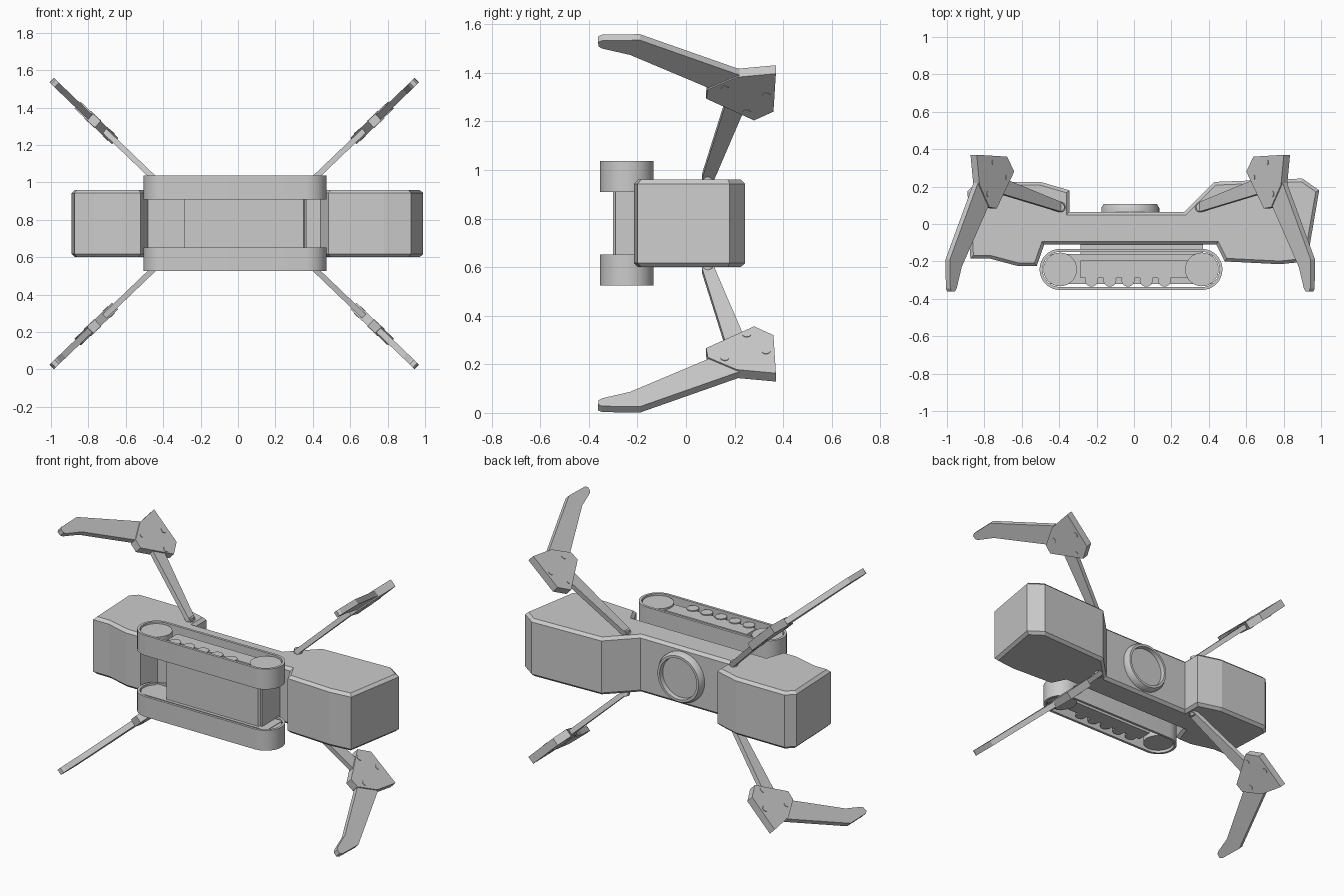
import bpy, bmesh, math
from mathutils import Matrix, Vector

if "Cube" in bpy.data.objects:
    bpy.data.objects.remove(bpy.data.objects["Cube"])

CX, CZ = -0.02, 0.78   # mirror centre of legs / middle height


def finish(name, bm, M=None, smooth=False):
    if M:
        bm.transform(M)
    bmesh.ops.recalc_face_normals(bm, faces=bm.faces[:])
    me = bpy.data.meshes.new(name)
    bm.to_mesh(me)
    bm.free()
    ob = bpy.data.objects.new(name, me)
    bpy.context.collection.objects.link(ob)
    if smooth:
        bpy.ops.object.select_all(action='DESELECT')
        ob.select_set(True)
        bpy.context.view_layer.objects.active = ob
        bpy.ops.object.shade_smooth_by_angle(angle=math.radians(30))
    return ob


def prism(name, pts, a, b, M=None, bevel=0, smooth=False):
    """Extrude a 2D outline from depth a to b, optionally bevelling the cap rims."""
    bm = bmesh.new()
    lo = [bm.verts.new((x, y, a)) for x, y in pts]
    hi = [bm.verts.new((x, y, b)) for x, y in pts]
    caps = [bm.faces.new(lo), bm.faces.new(hi)]
    n = len(pts)
    for i in range(n):
        j = (i + 1) % n
        bm.faces.new((lo[i], lo[j], hi[j], hi[i]))
    bmesh.ops.recalc_face_normals(bm, faces=bm.faces[:])
    if bevel:
        rim = [e for f in caps for e in f.edges]
        bmesh.ops.bevel(bm, geom=rim, offset=bevel, segments=1, affect='EDGES', profile=0.5)
    return finish(name, bm, M, smooth)


def arc(cx, cy, r, a0, a1, n):
    return [(cx + r * math.cos(math.radians(a0 + (a1 - a0) * i / n)),
             cy + r * math.sin(math.radians(a0 + (a1 - a0) * i / n))) for i in range(n + 1)]


def circle(cx, cy, r, n=32):
    return arc(cx, cy, r, 0, 360, n)[:-1]


def capsule(r):
    return arc(0.363, -0.243, r, -90, 90, 16) + arc(-0.395, -0.243, r, 90, 270, 16)


def loops(name, rings, closed, M=None):
    """Skin a list of equal-length 3D rings; closed joins last ring to first, else caps the ends."""
    bm = bmesh.new()
    vs = [[bm.verts.new(p) for p in r] for r in rings]
    n = len(vs[0])
    pairs = list(zip(vs, vs[1:])) + ([(vs[-1], vs[0])] if closed else [])
    for p, q in pairs:
        for i in range(n):
            j = (i + 1) % n
            bm.faces.new((p[i], p[j], q[j], q[i]))
    if not closed:
        bm.faces.new(vs[0])
        bm.faces.new(vs[-1])
    return finish(name, bm, M, True)


# Main hull: one top-view outline, extruded in height
hull = [(-0.89, 0.175), (-0.84, 0.225), (-0.50, 0.225), (-0.345, 0.18), (-0.345, 0.065),
        (0.27, 0.065), (0.43, 0.225), (0.90, 0.243), (0.99, 0.18), (0.925, -0.20),
        (0.78, -0.215), (0.485, -0.20), (0.44, -0.11), (-0.48, -0.11), (-0.52, -0.225),
        (-0.62, -0.225), (-0.77, -0.185), (-0.875, -0.185)]
prism("hull", hull, 0.6, 0.96, bevel=0.017)

# Round hatch ring on the back, with a recessed disc
prof = [(0.155, 0.05), (0.155, 0.085), (0.143, 0.107), (0.128, 0.107), (0.125, 0.08)]
loops("hatch_ring", [[(x, y, z) for x, z in circle(CX, CZ, r, 48)] for r, y in prof], False)

# Carriage between and through the tracks
prism("carriage", [(-0.285, -0.10), (-0.285, -0.30), (0.35, -0.30), (0.37, -0.274), (0.37, -0.10)],
      0.64, 0.92)
prism("carriage_beam", [(-0.285, -0.195), (-0.285, -0.29), (0.37, -0.29), (0.37, -0.195)],
      0.545, 1.015)

# Tracks with wheels
for side, z0, z1 in (("lower", 0.525, 0.652), ("upper", 0.909, 1.036)):
    out, inn = capsule(0.11), capsule(0.094)
    loops(side + "_track", [[(x, y, z) for x, y in c] for c, z in
                            ((out, z0), (out, z1), (inn, z1), (inn, z0))], True)
    prism(side + "_rear_wheel", circle(-0.395, -0.243, 0.09), z0 + 0.015, z1 - 0.01, smooth=True)
    prism(side + "_front_wheel", circle(0.363, -0.243, 0.09), z0 + 0.015, z1 - 0.01, smooth=True)
    for i in range(5):
        prism(f"{side}_road_wheel_{i+1}", circle(-0.227 + 0.0975 * i, -0.3, 0.035, 20),
              z0 + 0.02, z1 - 0.015, smooth=True)
    # track mount to the hull
    prism(side + "_track_web", [(-0.45, -0.16), (0.42, -0.16), (0.42, -0.32), (-0.45, -0.32)],
          *((0.62, 0.645) if side == "lower" else (0.916, 0.941)))

# Legs: flat plates in a diagonal plane (s outward, y, thickness)
thigh = arc(0.0, 0.09, 0.025, 110, 290, 8) + [(0.46, 0.165), (0.45, 0.25)]
knee = [(0.641, 0.37), (0.415, 0.36), (0.363, 0.28), (0.492, 0.083), (0.547, 0.09), (0.62, 0.21)]
shin = [(0.52, 0.14), (0.745, -0.23), (0.783, -0.345), (0.795, -0.36), (0.82, -0.362),
        (0.83, -0.345), (0.833, -0.19), (0.625, 0.22)]
ang = math.radians(43.8)
c, s = math.cos(ang), math.sin(ang)
for sx in (1, -1):
    for sz in (1, -1):
        n = ("right" if sx > 0 else "left") + ("_upper" if sz > 0 else "_lower")
        # columns: outward direction, y, plate normal, pivot
        M = Matrix(((sx * c, 0, -sx * s, CX + sx * 0.375),
                    (0, 1, 0, 0),
                    (sz * s, 0, sz * c, CZ + sz * 0.19),
                    (0, 0, 0, 1)))
        prism(n + "_thigh", thigh, -0.015, 0.015, M)
        prism(n + "_knee_plate", knee, -0.024, 0.024, M)
        prism(n + "_shin", shin, -0.017, 0.017, M)
        for i, (u, v) in enumerate(((0.41, 0.25), (0.51, 0.33), (0.55, 0.16))):
            prism(f"{n}_knee_pin_{i+1}", circle(u, v, 0.018, 16), -0.027, 0.027, M, smooth=True)
        # hip pivot pin standing on the hull
        za, zb = sorted((CZ + sz * 0.15, CZ + sz * 0.205))
        prism(n + "_hip_pin", circle(CX + sx * 0.375, 0.09, 0.023, 20), za, zb, smooth=True)
